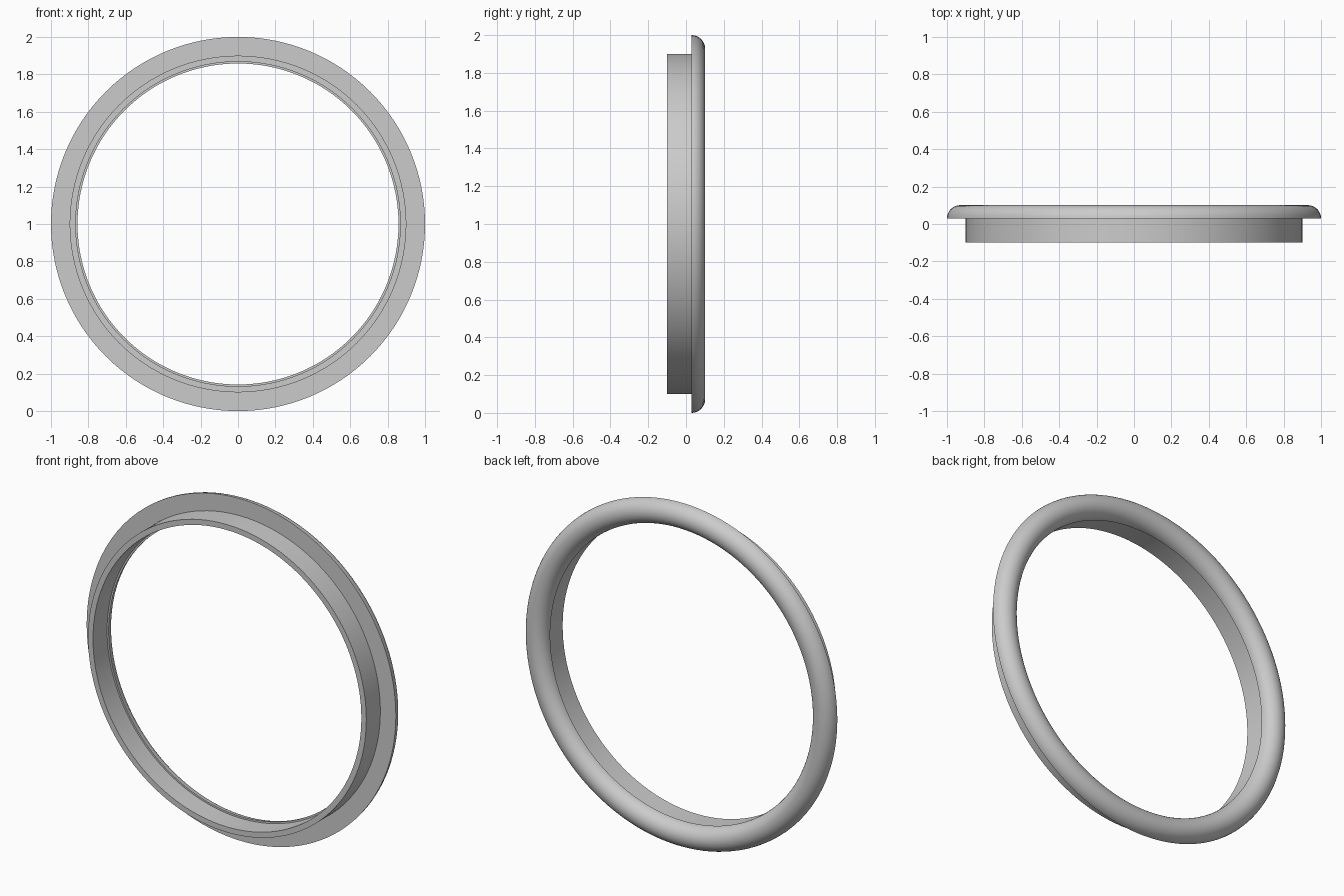
import bpy, bmesh, math
from mathutils import Matrix, Vector

cube = bpy.data.objects.get("Cube")
if cube:
    bpy.data.objects.remove(cube, do_unlink=True)

grey = bpy.data.materials.new("light grey")
grey.use_nodes = True
colour = (0.6, 0.6, 0.6, 1)
grey.diffuse_color = colour
grey.node_tree.nodes["Principled BSDF"].inputs["Base Color"].default_value = colour

SEGMENTS = 128
OUTER, INNER = 1.0, 0.858       # flange radii
SEAT = 0.03                     # y of the flange's flat face
FRONT = -0.1                    # y of the sleeve's front rim
SLEEVE_OUT, SLEEVE_IN = 0.9, 0.868

# Cross-section as (radius, y): half-round flange with a thin sleeve in front
bead = (OUTER - INNER) / 2
profile = [(INNER + bead + bead * math.cos(math.pi * i / 16),
            SEAT + bead * math.sin(math.pi * i / 16)) for i in range(17)]
profile += [(SLEEVE_IN, SEAT), (SLEEVE_IN, FRONT),
            (SLEEVE_OUT, FRONT), (SLEEVE_OUT, SEAT)]

# Lathe the closed section around the y axis
bm = bmesh.new()
rings = []
for s in range(SEGMENTS):
    turn = Matrix.Rotation(2 * math.pi * s / SEGMENTS, 3, 'Y')
    rings.append([bm.verts.new(turn @ Vector((r, y, 0)) + Vector((0, 0, 1)))
                  for r, y in profile])
n = len(profile)
for s in range(SEGMENTS):
    a, b = rings[s], rings[(s + 1) % SEGMENTS]
    for i in range(n):
        j = (i + 1) % n
        bm.faces.new((a[i], a[j], b[j], b[i]))
bmesh.ops.recalc_face_normals(bm, faces=bm.faces)

mesh = bpy.data.meshes.new("flanged_ring")
bm.to_mesh(mesh)
bm.free()
mesh.materials.append(grey)
ring = bpy.data.objects.new("flanged_ring", mesh)
bpy.context.collection.objects.link(ring)

# Smooth curves, sharp corners
bpy.ops.object.select_all(action='DESELECT')
ring.select_set(True)
bpy.context.view_layer.objects.active = ring
bpy.ops.object.shade_smooth_by_angle(angle=math.radians(30))
